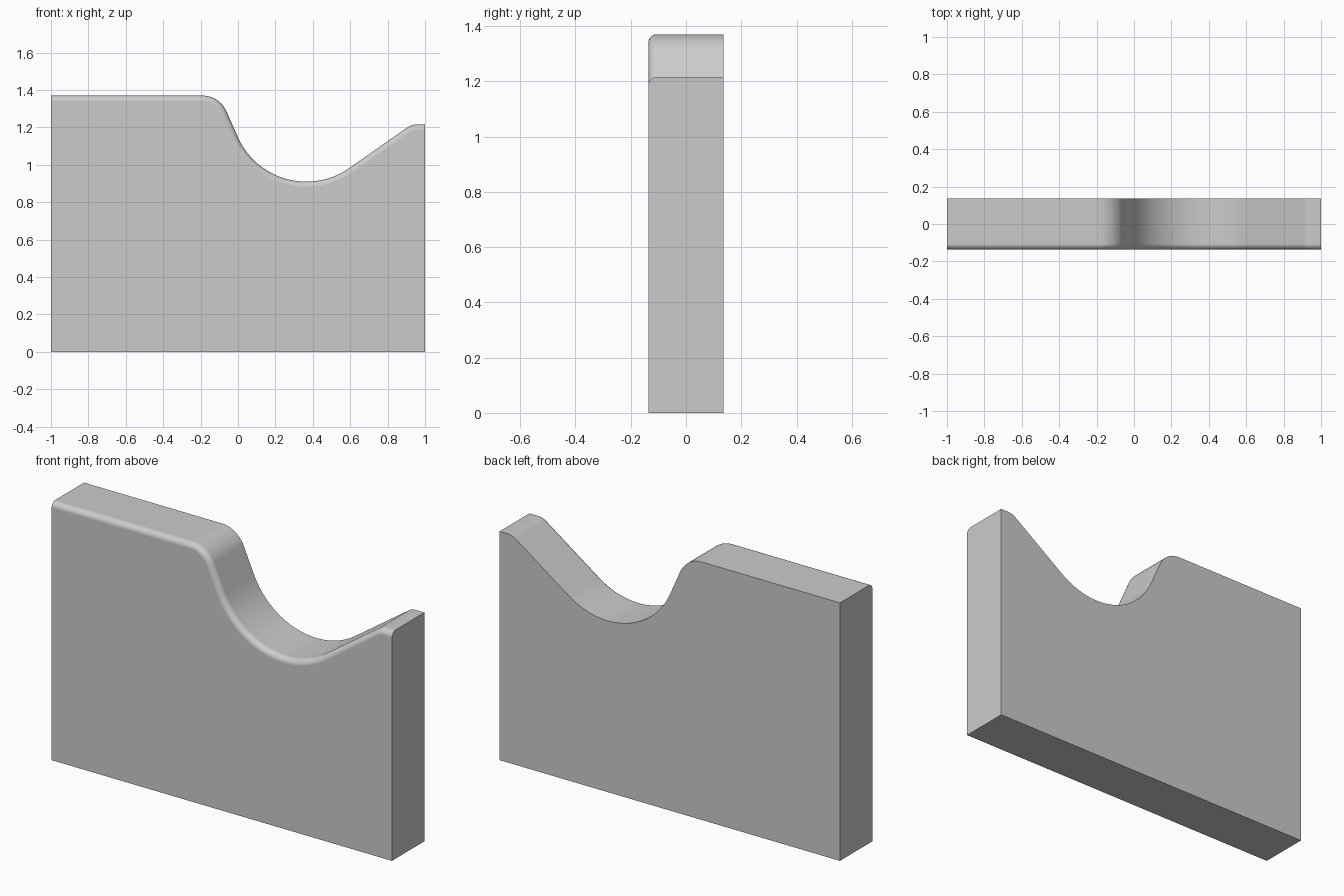
import bpy, bmesh
from math import cos, sin, radians

if "Cube" in bpy.data.objects:
    bpy.data.objects.remove(bpy.data.objects["Cube"])

HALF_DEPTH = 0.136
ROUND = 0.03


def arc(cx, cz, r, start, end, steps):
    angles = [radians(start + (end - start) * i / steps) for i in range(steps + 1)]
    return [(cx + r * cos(a), cz + r * sin(a)) for a in angles]


# Top outline: high shelf, shoulder, round hollow, ramp, small end flat
top = [(-1, 1.37)]
top += arc(-0.19, 1.23, 0.14, 90, 24, 14)
top += arc(0.365, 1.31, 0.40, 204, 305, 32)
top += arc(0.952, 1.135, 0.08, 125, 90, 6)
top += [(1, 1.215)]
outline = top + [(1, 0), (-1, 0)]

# Extrude the outline through the thickness
bm = bmesh.new()
front = [bm.verts.new((x, -HALF_DEPTH, z)) for x, z in outline]
back = [bm.verts.new((x, HALF_DEPTH, z)) for x, z in outline]
bm.faces.new(front)
bm.faces.new(back[::-1])
n = len(outline)
for i in range(n):
    j = (i + 1) % n
    bm.faces.new((front[i], back[i], back[j], front[j]))
bmesh.ops.recalc_face_normals(bm, faces=bm.faces)

# Round only the front edge of the top surface
rim = [bm.edges.get((front[i], front[i + 1])) for i in range(len(top) - 1)]
bmesh.ops.bevel(bm, geom=rim, offset=ROUND, offset_type='OFFSET', segments=6,
                profile=0.5, affect='EDGES', clamp_overlap=False)

mesh = bpy.data.meshes.new("contoured_panel")
bm.to_mesh(mesh)
bm.free()
panel = bpy.data.objects.new("contoured_panel", mesh)
bpy.context.collection.objects.link(panel)

# Smooth curves, flat broad faces, sharp corners
bpy.context.view_layer.objects.active = panel
panel.select_set(True)
bpy.ops.object.shade_smooth_by_angle(angle=radians(30))
weighted = panel.modifiers.new("flat_face_normals", 'WEIGHTED_NORMAL')
weighted.keep_sharp = True
